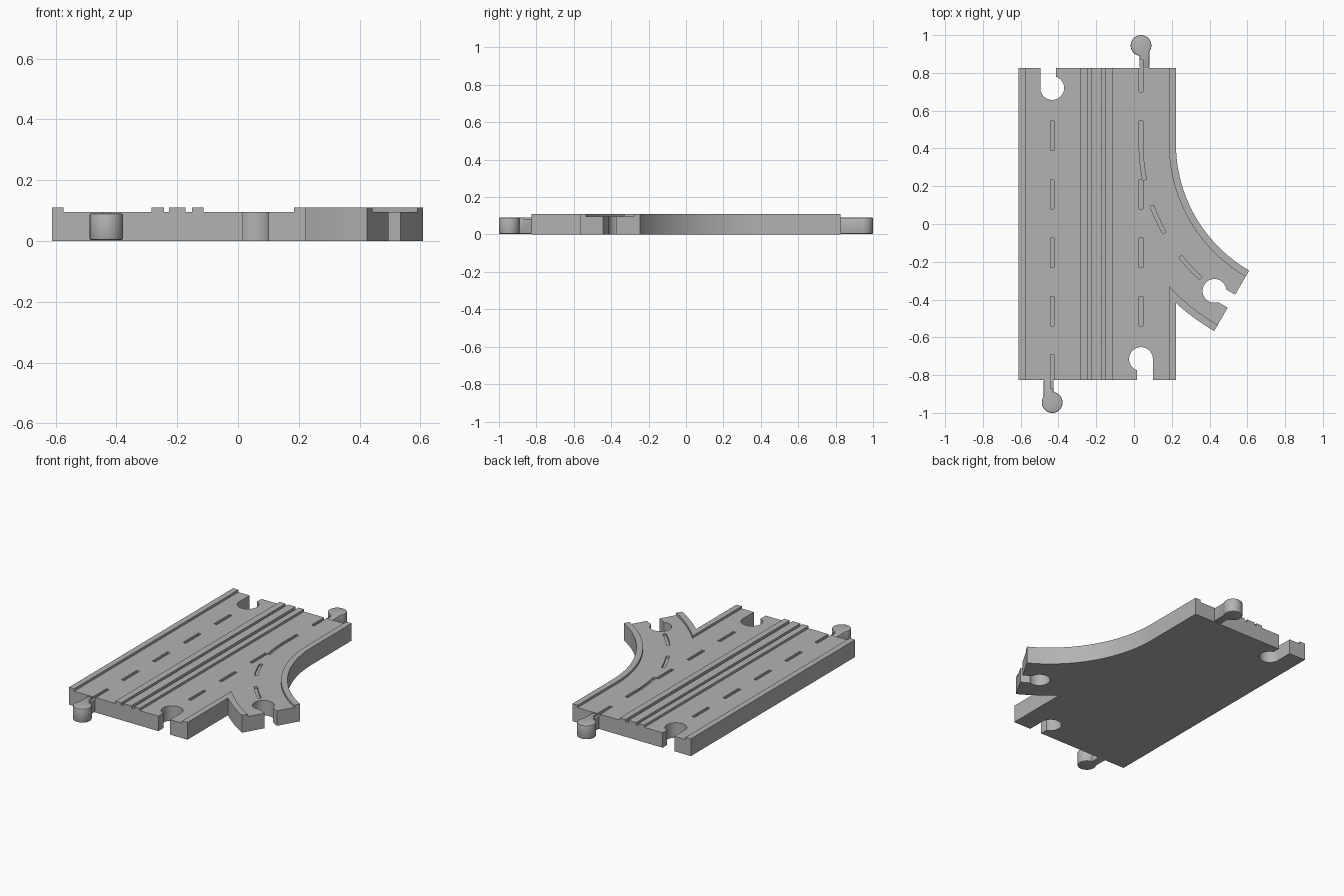
import bpy, bmesh
from math import sin, cos, asin, acos, pi, radians, sqrt

if "Cube" in bpy.data.objects:
    bpy.data.objects.remove(bpy.data.objects["Cube"], do_unlink=True)

GREY = bpy.data.materials.new("light grey plastic")
GREY.use_nodes = True
GREY.diffuse_color = (0.45, 0.45, 0.45, 1)
GREY.node_tree.nodes["Principled BSDF"].inputs["Base Color"].default_value = (0.45, 0.45, 0.45, 1)

LEFT, RIGHT, END = -0.612, 0.222, 0.825      # straight slab limits
ROAD, KERB = 0.095, 0.11                     # heights
LANES = (-0.433, 0.037)                      # lane centre lines
LIP = 0.037                                  # kerb width
R = 0.775                                    # inner radius of the branch
WIDTH = 0.37
CX, CY = RIGHT + R, 0.425                    # centre of the branch arc
SWEEP = radians(60)


def prism(name, outlines, z0, z1):
    """Extrude one or more closed outlines between two heights."""
    bm = bmesh.new()
    for pts in outlines:
        face = bm.faces.new([bm.verts.new((x, y, z0)) for x, y in pts])
        new = bmesh.ops.extrude_face_region(bm, geom=[face])["geom"]
        for v in new:
            if isinstance(v, bmesh.types.BMVert):
                v.co.z = z1
    bmesh.ops.recalc_face_normals(bm, faces=bm.faces)
    mesh = bpy.data.meshes.new(name)
    bm.to_mesh(mesh)
    bm.free()
    mesh.materials.append(GREY)
    ob = bpy.data.objects.new(name, mesh)
    bpy.context.collection.objects.link(ob)
    return ob


def arc(r, a0, a1, n=40):
    """Points on the branch arc, turning from the straight road."""
    steps = [a0 + (a1 - a0) * i / n for i in range(n + 1)]
    return [(CX - r * cos(a), CY - r * sin(a)) for a in steps]


def rect(x0, x1, y0, y1):
    return [(x0, y0), (x1, y0), (x1, y1), (x0, y1)]


def keyhole(end, out, centre, r, low, high, tip):
    """Disc with an offset neck; sideways is to the left of the outward direction."""
    a0, a1 = asin(high / r), 2 * pi + asin(low / r)
    side = 1 if tip > centre else -1
    local = [(centre + side * r * cos(a0 + (a1 - a0) * i / 48),
              r * sin(a0 + (a1 - a0) * i / 48)) for i in range(49)]
    local += [(tip, low), (tip, high)]
    (ex, ey), (dx, dy) = end, out
    return [(ex + u * dx - v * dy, ey + u * dy + v * dx) for u, v in local]


def apply_modifier(ob, mod):
    bpy.context.view_layer.objects.active = ob
    bpy.ops.object.modifier_apply(modifier=mod.name)


def cut(ob, cutter):
    mod = ob.modifiers.new("cut", "BOOLEAN")
    mod.operation, mod.solver, mod.object = "DIFFERENCE", "EXACT", cutter
    apply_modifier(ob, mod)


# Road slab with its curved branch
outer = R + WIDTH
join = acos(R / outer)
slab = prism("road_slab", [
    [(LEFT, -END), (RIGHT, -END)] + arc(outer, join, SWEEP, 8)
    + arc(R, SWEEP, 0) + [(RIGHT, END), (LEFT, END)]], 0, ROAD)

# Kerbs and centre ridges
far = outer - LIP
far_join = acos((R + LIP) / far)
kerbs = [
    prism("left_branch_kerb", [
        [(RIGHT - LIP, END), (RIGHT, END)] + arc(R, 0, SWEEP) + arc(R + LIP, SWEEP, 0)], ROAD, KERB),
    prism("right_branch_kerb", [
        [(RIGHT - LIP, -END), (RIGHT, -END)] + arc(outer, join, SWEEP, 8)
        + arc(far, SWEEP, far_join, 8)], ROAD, KERB),
    prism("straight_kerb", [rect(LEFT, LEFT + LIP, -END, END)], ROAD, KERB)]
for i, (x0, x1) in enumerate([(-0.285, -0.244), (-0.227, -0.173), (-0.152, -0.113)]):
    kerbs.append(prism(f"centre_ridge_{i + 1}", [rect(x0, x1, -END, END)], ROAD, KERB))

# Sockets cut through the slab
mid = R + WIDTH / 2
branch_end = (CX - mid * cos(SWEEP), CY - mid * sin(SWEEP))
branch_out = (sin(SWEEP), -cos(SWEEP))
sockets = [
    keyhole((LANES[0], END), (0, 1), -0.105, 0.063, -0.02, 0.0629, 0.05),
    keyhole((LANES[1], -END), (0, -1), -0.11, 0.063, -0.02, 0.0629, 0.05),
    keyhole(branch_end, branch_out, -0.105, 0.063, -0.042, 0.037, 0.05)]
socket_cutter = prism("socket_cutter", sockets, -0.05, 0.2)

# Lane dashes as shallow grooves
HALF, DASH, STEP = 0.01, 0.155, 0.31
starts = [0.39 - STEP * i for i in range(4)]
dashes = [rect(x - HALF, x + HALF, y, y + DASH) for x in LANES for y in starts]
dashes += [rect(LANES[1] - HALF, LANES[1] + HALF, 0.7, 0.87),
           rect(LANES[0] - HALF, LANES[0] + HALF, -0.87, -0.69)]
curved = []
for deg in (2, 20, 38.4):
    a, b = radians(deg), radians(deg + 9.5)
    curved.append(arc(mid - HALF, a, b, 6) + arc(mid + HALF, b, a, 6))
dash_cutter = prism("dash_cutter", dashes, ROAD - 0.013, 0.2)
curve_cutter = prism("curved_dash_cutter", curved, ROAD - 0.013, 0.2)

for cutter in (socket_cutter, dash_cutter, curve_cutter):
    cut(slab, cutter)

# Connector pegs with softened rims
pegs = []
for name, end, out in (("back_peg", (LANES[1], END), (0, 1)),
                       ("front_peg", (LANES[0], -END), (0, -1))):
    peg = prism(name, [keyhole(end, out, 0.12, 0.055, -0.045, 0.007, 0)], 0.003, 0.091)
    bevel = peg.modifiers.new("soft_rim", "BEVEL")
    bevel.width, bevel.segments, bevel.limit_method = 0.006, 2, "ANGLE"
    bevel.angle_limit = radians(40)
    apply_modifier(peg, bevel)
    cut(peg, dash_cutter)
    pegs.append(peg)

for cutter in (socket_cutter, dash_cutter, curve_cutter):
    bpy.data.objects.remove(cutter, do_unlink=True)

# Smooth the curved walls, keep edges crisp
bpy.ops.object.select_all(action="DESELECT")
for ob in [slab] + kerbs + pegs:
    ob.select_set(True)
bpy.context.view_layer.objects.active = slab
bpy.ops.object.shade_smooth_by_angle(angle=radians(30))
